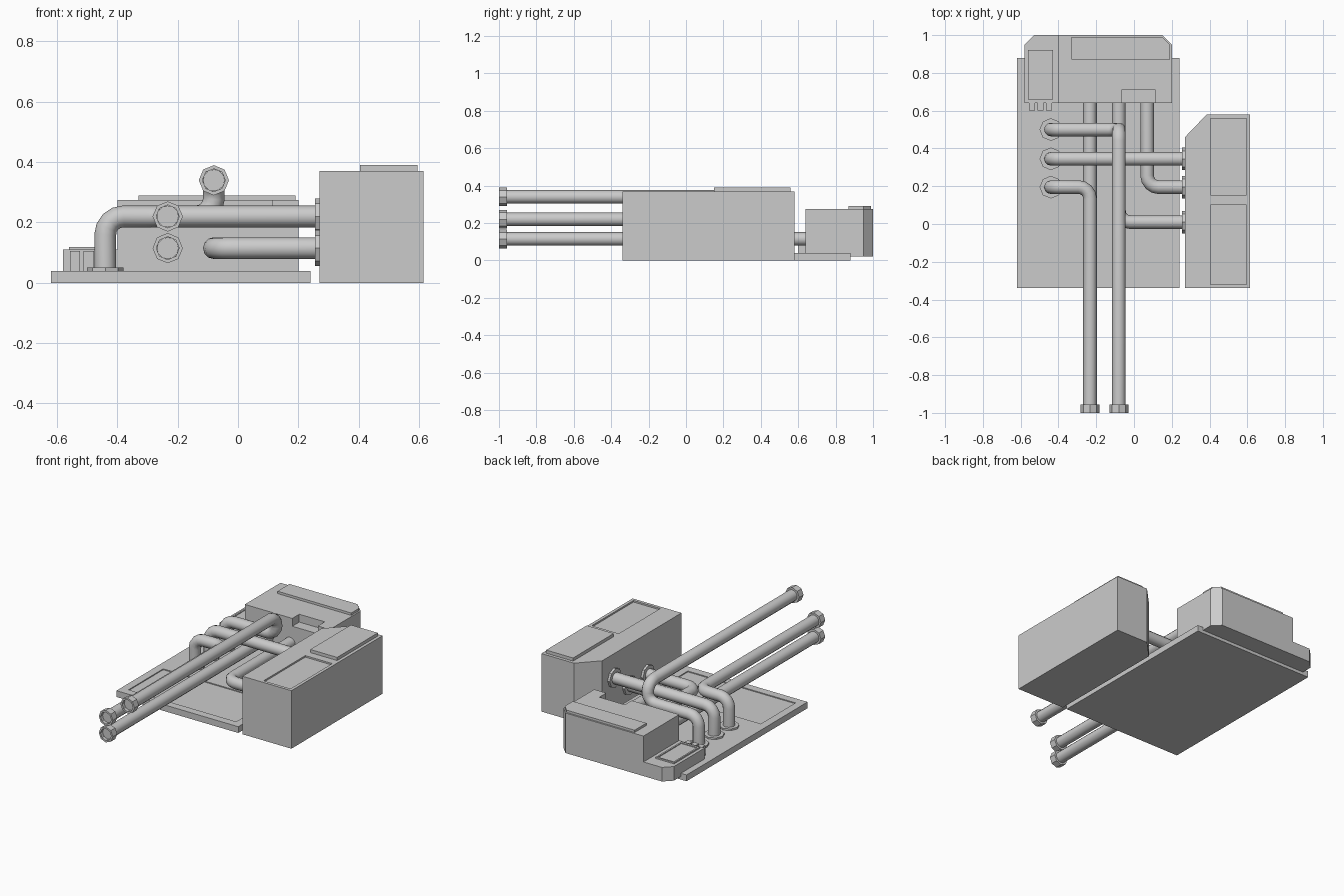
import bpy, bmesh, math
from mathutils import Vector

if "Cube" in bpy.data.objects:
    bpy.data.objects.remove(bpy.data.objects["Cube"])


def prism(name, outline, z0, z1):
    """Extrude an xy outline between two heights."""
    bm = bmesh.new()
    face = bm.faces.new([bm.verts.new((x, y, z0)) for x, y in outline])
    up = bmesh.ops.extrude_face_region(bm, geom=[face])["geom"]
    bmesh.ops.translate(bm, vec=(0, 0, z1 - z0),
                        verts=[v for v in up if isinstance(v, bmesh.types.BMVert)])
    bmesh.ops.recalc_face_normals(bm, faces=bm.faces)
    mesh = bpy.data.meshes.new(name)
    bm.to_mesh(mesh)
    bm.free()
    ob = bpy.data.objects.new(name, mesh)
    bpy.context.collection.objects.link(ob)
    return ob


def box(name, x0, x1, y0, y1, z0, z1):
    return prism(name, [(x0, y0), (x1, y0), (x1, y1), (x0, y1)], z0, z1)


def activate(ob):
    bpy.ops.object.select_all(action='DESELECT')
    ob.select_set(True)
    bpy.context.view_layer.objects.active = ob


def cut(ob, *bounds):
    """Remove a box-shaped recess."""
    cutter = box("cutter", *bounds)
    mod = ob.modifiers.new("recess", 'BOOLEAN')
    mod.operation, mod.solver, mod.object = 'DIFFERENCE', 'EXACT', cutter
    activate(ob)
    bpy.ops.object.modifier_apply(modifier=mod.name)
    bpy.data.objects.remove(cutter)


def pipe(name, points, radius=0.036, bend=0.06, steps=4):
    """Round pipe along a path with filleted corners."""
    pts = [Vector(p) for p in points]
    path = [pts[0]]
    for a, p, b in zip(pts, pts[1:], pts[2:]):
        u, v = (a - p).normalized(), (b - p).normalized()
        for i in range(steps + 1):
            t = i / steps * math.pi / 2
            path.append(p + bend * ((1 - math.sin(t)) * u + (1 - math.cos(t)) * v))
    path.append(pts[-1])
    curve = bpy.data.curves.new(name, 'CURVE')
    curve.dimensions = '3D'
    curve.bevel_depth, curve.bevel_resolution = radius, 4
    curve.use_fill_caps = True
    spline = curve.splines.new('POLY')
    spline.points.add(len(path) - 1)
    for sp, p in zip(spline.points, path):
        sp.co = (*p, 1)
    ob = bpy.data.objects.new(name, curve)
    bpy.context.collection.objects.link(ob)
    activate(ob)
    bpy.ops.object.convert(target='MESH')
    bpy.ops.object.shade_smooth_by_angle(angle=math.radians(50))


def collar(name, centre, axis, length, radius, hollow=False):
    """Octagonal flange; a hollow one gets a recessed front face."""
    bm = bmesh.new()
    bmesh.ops.create_cone(bm, cap_ends=True, segments=8, radius1=radius,
                          radius2=radius, depth=length)
    if hollow:
        top = max(bm.faces, key=lambda f: f.calc_center_median().z)
        bmesh.ops.inset_region(bm, faces=[top], thickness=0.012)
        bmesh.ops.inset_region(bm, faces=[top], thickness=0.0001, depth=-0.03)
    mesh = bpy.data.meshes.new(name)
    bm.to_mesh(mesh)
    bm.free()
    ob = bpy.data.objects.new(name, mesh)
    ob.rotation_euler = {'x': (0, math.pi / 2, 0), 'y': (math.pi / 2, 0, 0),
                         'z': (0, 0, 0)}[axis]
    ob.location = centre
    bpy.context.collection.objects.link(ob)


# Floor plate with shallow recess at the front
plate = box("base_plate", -0.62, 0.24, -0.34, 0.88, 0, 0.04)
cut(plate, -0.57, 0.19, -0.29, 0.06, 0.034, 0.06)

# Right housing, chamfered at the back, with two lid panels
housing = prism("right_housing", [(0.27, -0.34), (0.615, -0.34), (0.615, 0.58),
                                  (0.385, 0.58), (0.27, 0.46)], 0, 0.37)
cut(housing, 0.405, 0.595, -0.32, 0.10, 0.36, 0.4)
box("housing_lid", 0.405, 0.595, 0.15, 0.56, 0.365, 0.39)

# Back housing: tall part with front notch, plus low side part
back = prism("back_housing", [(-0.40, 0.64), (0.2, 0.64), (0.2, 0.95),
                              (0.15, 1.0), (-0.40, 1.0)], 0.02, 0.275)
cut(back, -0.065, 0.115, 0.60, 0.71, 0.225, 0.3)
prism("back_lid", [(-0.33, 0.87), (0.19, 0.87), (0.19, 0.95), (0.15, 0.99),
                   (-0.33, 0.99)], 0.27, 0.29)
prism("side_housing", [(-0.58, 0.64), (-0.40, 0.64), (-0.40, 1.0),
                       (-0.53, 1.0), (-0.58, 0.95)], 0.02, 0.11)
panel = box("side_panel", -0.56, -0.43, 0.66, 0.92, 0.105, 0.119)
cut(panel, -0.55, -0.44, 0.675, 0.91, 0.114, 0.13)
for i in range(3):
    x = -0.54 + i * 0.045
    box(f"side_tab_{i + 1}", x - 0.017, x + 0.017, 0.60, 0.645, 0.04, 0.105)

# Pipes rising from the plate
pipe("upper_pipe", [(-0.44, 0.5, 0.04), (-0.44, 0.5, 0.22), (-0.08, 0.5, 0.22),
                    (-0.08, 0.5, 0.34), (-0.08, -0.98, 0.34)])
pipe("cross_pipe", [(-0.44, 0.345, 0.04), (-0.44, 0.345, 0.22), (0.28, 0.345, 0.22)])
pipe("middle_pipe", [(-0.44, 0.195, 0.04), (-0.44, 0.195, 0.22),
                     (-0.233, 0.195, 0.22), (-0.233, -0.98, 0.22)])
# Pipes leaving the back housing
pipe("lower_pipe", [(-0.233, 0.65, 0.115), (-0.233, -0.98, 0.115)])
pipe("long_elbow_pipe", [(-0.08, 0.65, 0.115), (-0.08, 0.01, 0.115), (0.28, 0.01, 0.115)])
pipe("short_elbow_pipe", [(0.07, 0.65, 0.115), (0.07, 0.195, 0.115), (0.28, 0.195, 0.115)])

# Octagonal flanges at the floor, housing and open pipe ends
for i, y in enumerate((0.5, 0.345, 0.195)):
    collar(f"floor_flange_{i + 1}", (-0.44, y, 0.044), 'z', 0.014, 0.06)
for i, (y, z) in enumerate(((0.345, 0.22), (0.195, 0.115), (0.01, 0.115))):
    collar(f"housing_flange_{i + 1}", (0.264, y, z), 'x', 0.018, 0.06)
for i, (x, z) in enumerate(((-0.08, 0.34), (-0.233, 0.22), (-0.233, 0.115))):
    collar(f"end_collar_{i + 1}", (x, -0.978, z), 'y', 0.044, 0.05, True)
